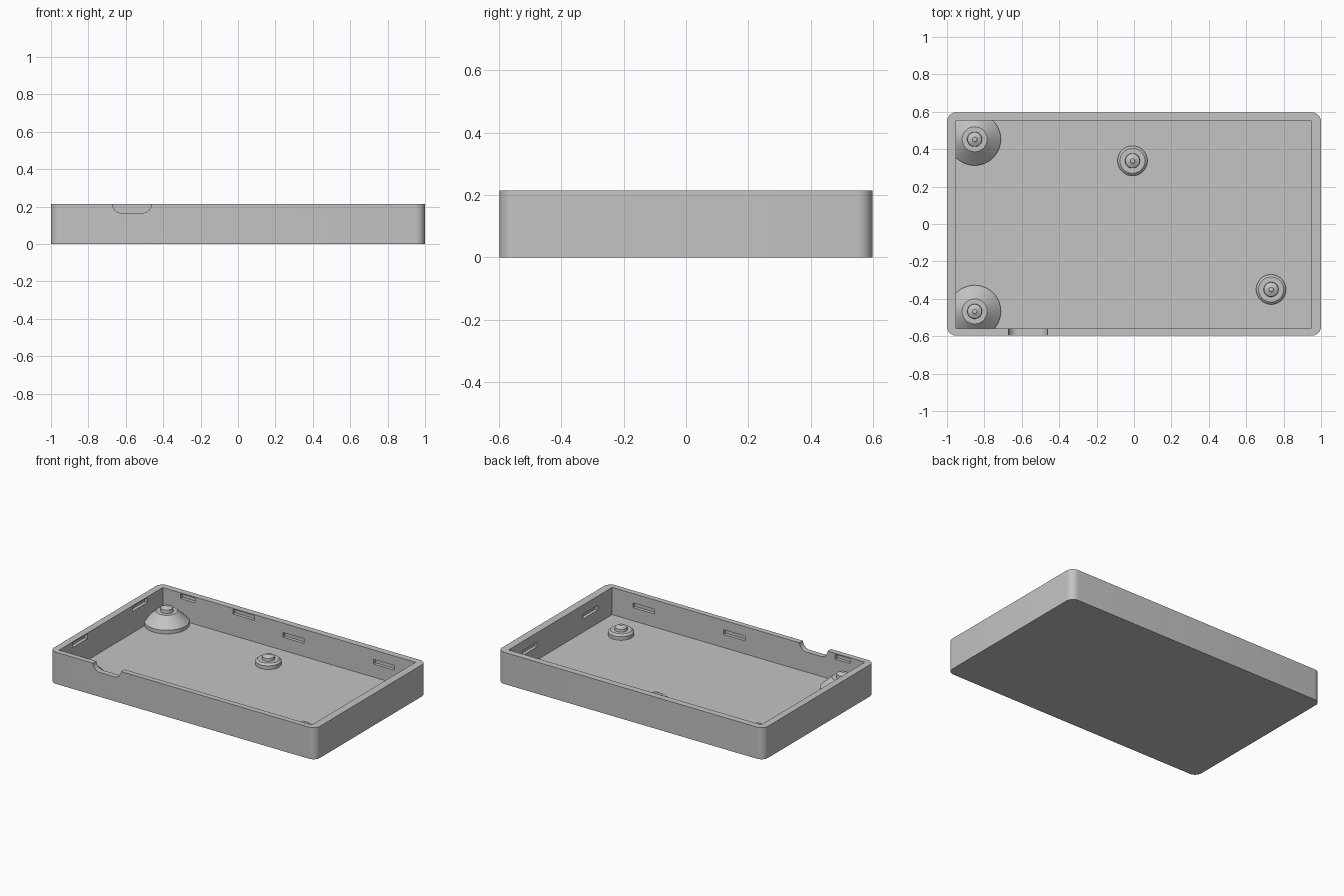
import bpy, bmesh, math

cube = bpy.data.objects.get("Cube")
if cube:
    bpy.data.objects.remove(cube, do_unlink=True)

WIDTH, DEPTH, HEIGHT, FLOOR = 2.0, 1.194, 0.215, 0.03
LEFT, RIGHT, FRONT, BACK = -0.953, 0.947, -0.56, 0.553

grey = bpy.data.materials.new("plain grey")
grey.use_nodes = True
colour = (0.55, 0.55, 0.55, 1)
grey.diffuse_color = colour
grey.node_tree.nodes["Principled BSDF"].inputs["Base Color"].default_value = colour


def make(name, bm):
    bmesh.ops.recalc_face_normals(bm, faces=bm.faces)
    mesh = bpy.data.meshes.new(name)
    bm.to_mesh(mesh)
    bm.free()
    mesh.materials.append(grey)
    obj = bpy.data.objects.new(name, mesh)
    bpy.context.collection.objects.link(obj)
    return obj


def box(name, lo, hi, radius=0, axis=2):
    """Box between two corners, its edges along one axis rounded."""
    bm = bmesh.new()
    bmesh.ops.create_cube(bm, size=1)
    for v in bm.verts:
        v.co = [a + (b - a) * (c + 0.5) for a, b, c in zip(lo, hi, v.co)]
    if radius:
        edges = [e for e in bm.edges
                 if abs(e.verts[0].co[axis] - e.verts[1].co[axis]) > 1e-5
                 and all(abs(e.verts[0].co[i] - e.verts[1].co[i]) < 1e-5
                         for i in range(3) if i != axis)]
        bmesh.ops.bevel(bm, geom=edges, offset=radius, segments=8,
                        profile=0.5, affect='EDGES')
    return make(name, bm)


def lathe(name, profile, x, y, steps=48):
    """Turn a radius/height profile into a closed solid."""
    bm = bmesh.new()
    rings = [[bm.verts.new((x + r * math.cos(math.tau * i / steps),
                            y + r * math.sin(math.tau * i / steps), z))
              for i in range(steps)] for r, z in profile]
    for a, b in zip(rings, rings[1:]):
        for i in range(steps):
            j = (i + 1) % steps
            bm.faces.new((a[i], a[j], b[j], b[i]))
    bm.faces.new(rings[0])
    bm.faces.new(rings[-1])
    return make(name, bm)


def boolean(target, tool, operation):
    mod = target.modifiers.new("cut", 'BOOLEAN')
    mod.operation, mod.solver, mod.object = operation, 'EXACT', tool
    bpy.context.view_layer.objects.active = target
    bpy.ops.object.modifier_apply(modifier=mod.name)
    bpy.data.objects.remove(tool, do_unlink=True)


def smooth(obj):
    bpy.ops.object.select_all(action='DESELECT')
    obj.select_set(True)
    bpy.context.view_layer.objects.active = obj
    bpy.ops.object.shade_smooth_by_angle(angle=math.radians(25))


# Tray shell with rounded outer corners and a square cavity
tray = box("tray", (-WIDTH / 2, -DEPTH / 2, 0), (WIDTH / 2, DEPTH / 2, HEIGHT), 0.05)
boolean(tray, box("cavity", (LEFT, FRONT, FLOOR), (RIGHT, BACK, 0.4)), 'DIFFERENCE')

# Round-bottomed notch through the front wall
boolean(tray, box("notch", (-0.672, -0.7, 0.166), (-0.462, -0.5, 0.4), 0.05, 1), 'DIFFERENCE')

# Blind latch slots inside the walls: wall, centre along it, length, height
HIGH, LOW, LONG, SHORT = 0.192, 0.135, 0.16, 0.11
slots = [("back", -0.765, SHORT, HIGH), ("back", -0.345, LONG, HIGH),
         ("back", 0.03, LONG, LOW), ("back", 0.71, LONG, LOW),
         ("front", -0.785, SHORT, HIGH), ("front", 0.03, LONG, LOW),
         ("front", 0.71, LONG, LOW),
         ("left", 0.31, LONG, HIGH), ("left", -0.335, LONG, HIGH),
         ("right", 0.325, LONG, LOW), ("right", -0.325, LONG, LOW)]
walls = {"left": LEFT, "right": RIGHT, "front": FRONT, "back": BACK}
for side, c, length, z in slots:
    w, h, d = walls[side], 0.016, 0.022
    if side in ("front", "back"):
        lo, hi = (c - length / 2, w - d, z - h), (c + length / 2, w + d, z + h)
    else:
        lo, hi = (w - d, c - length / 2, z - h), (w + d, c + length / 2, z + h)
    boolean(tray, box("slot", lo, hi), 'DIFFERENCE')
smooth(tray)

# Low stepped posts
low_profile = [(0.08, 0.02), (0.08, 0.055), (0.067, 0.067), (0.04, 0.067),
               (0.038, 0.085), (0.015, 0.096), (0.012, 0.1)]
for name, x, y in (("back_post", -0.008, 0.338), ("front_post", 0.733, -0.35)):
    smooth(lathe(name, low_profile, x, y))

# Tall flared posts, trimmed by the corner walls
tall_profile = [(0.14, 0.02), (0.14, 0.055), (0.067, 0.122), (0.04, 0.122),
                (0.038, 0.145), (0.015, 0.156), (0.012, 0.16)]
for name, y in (("back_corner_post", 0.453), ("front_corner_post", -0.467)):
    post = lathe(name, tall_profile, -0.852, y)
    trim = box("trim", (LEFT - 0.003, FRONT - 0.003, 0), (RIGHT, BACK + 0.003, 0.4))
    boolean(post, trim, 'INTERSECT')
    smooth(post)
